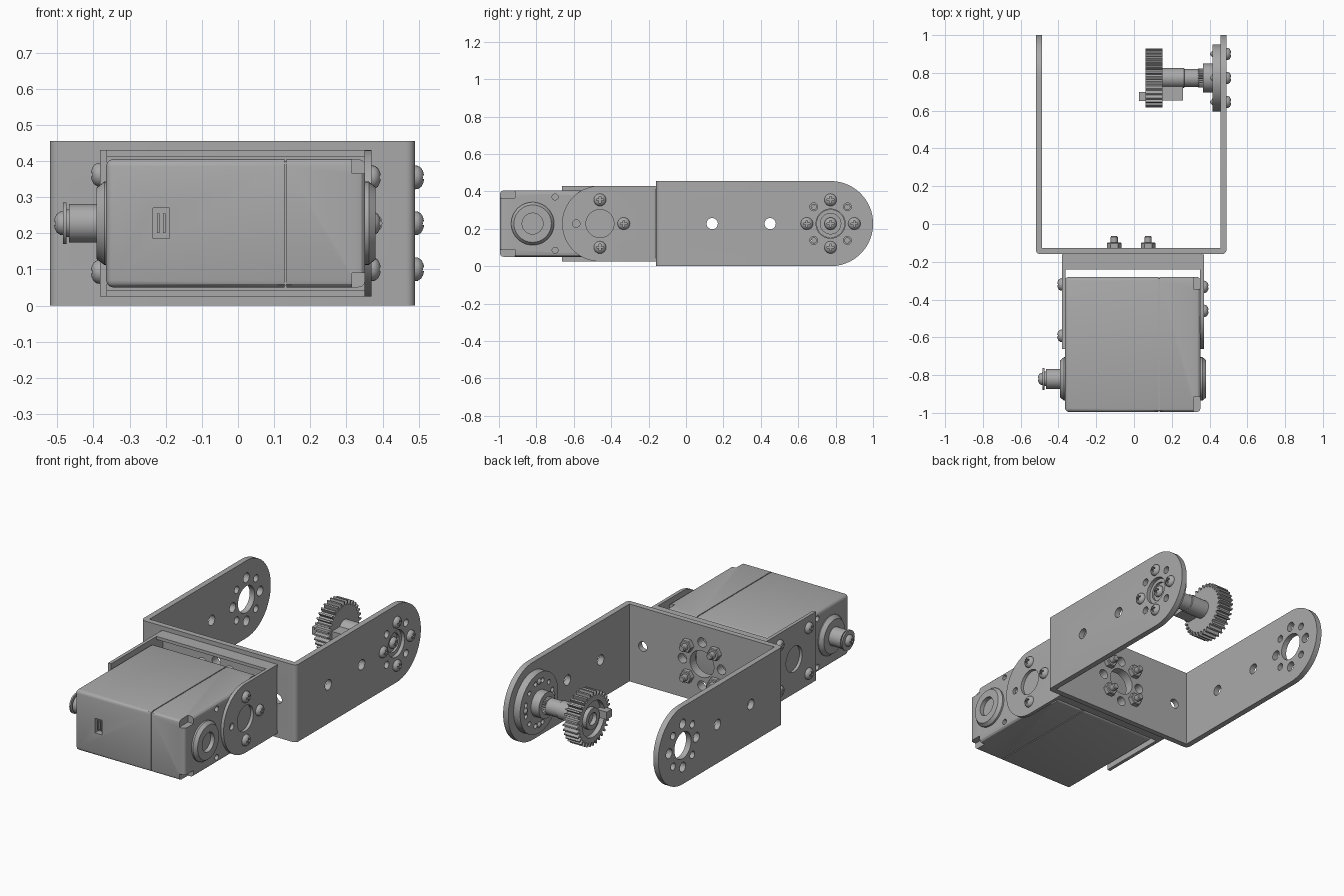
import bpy, bmesh
from math import pi, sin, cos, radians
from mathutils import Vector

if "Cube" in bpy.data.objects:
    bpy.data.objects.remove(bpy.data.objects["Cube"], do_unlink=True)

metal = bpy.data.materials.new("plain grey")
metal.use_nodes = True
GREY = (0.4, 0.4, 0.4, 1)
metal.diffuse_color = GREY
metal.node_tree.nodes["Principled BSDF"].inputs["Base Color"].default_value = GREY
parts = []


def place(axis, a, b, h):
    """Point from two in-plane coordinates and one along the axis."""
    return {"x": (h, a, b), "y": (a, h, b), "z": (a, b, h)}[axis]


def finish(name, bm):
    bmesh.ops.recalc_face_normals(bm, faces=bm.faces)
    mesh = bpy.data.meshes.new(name)
    bm.to_mesh(mesh)
    bm.free()
    mesh.materials.append(metal)
    obj = bpy.data.objects.new(name, mesh)
    bpy.context.collection.objects.link(obj)
    parts.append(obj)
    return obj


def prism(name, axis, outlines, lo, hi):
    bm = bmesh.new()
    for pts in outlines:
        low, high = [[bm.verts.new(place(axis, a, b, h)) for a, b in pts] for h in (lo, hi)]
        bm.faces.new(low)
        bm.faces.new(high)
        for i in range(len(pts)):
            j = (i + 1) % len(pts)
            bm.faces.new((low[i], low[j], high[j], high[i]))
    return finish(name, bm)


def lathe(name, axis, centre, profile, sides=40):
    """Turned solid from (position, radius) pairs."""
    bm = bmesh.new()
    rings = [[bm.verts.new(place(axis, a, b, h)) for a, b in circle(*centre, r, sides)]
             for h, r in profile]
    for low, high in zip(rings, rings[1:]):
        for i in range(sides):
            j = (i + 1) % sides
            bm.faces.new((low[i], low[j], high[j], high[i]))
    bm.faces.new(rings[0])
    bm.faces.new(rings[-1])
    return finish(name, bm)


def circle(a, b, r, sides=28):
    return [(a + r * cos(2 * pi * i / sides), b + r * sin(2 * pi * i / sides)) for i in range(sides)]


def rect(a0, a1, b0, b1):
    return [(a0, b0), (a1, b0), (a1, b1), (a0, b1)]


def ring(a, b, r, count, start=0):
    return [(a + r * cos(start + 2 * pi * i / count), b + r * sin(start + 2 * pi * i / count))
            for i in range(count)]


def apply(obj, mod):
    bpy.context.view_layer.objects.active = obj
    bpy.ops.object.modifier_apply(modifier=mod.name)


def cut(obj, cutter):
    mod = obj.modifiers.new("cut", "BOOLEAN")
    mod.operation, mod.solver, mod.object = "DIFFERENCE", "EXACT", cutter
    apply(obj, mod)
    parts.remove(cutter)
    bpy.data.objects.remove(cutter, do_unlink=True)


def channel(name, x0, x1, y0, y1, t, r, z0, z1):
    """U-shaped sheet with rounded bends, open towards y1."""
    turn = [radians(15 * i) for i in range(7)]
    if y1 < y0:
        s = -1
    else:
        s = 1
    pts = [(x0, y1)]
    pts += [(x0 + r - r * cos(a), y0 + s * (r - r * sin(a))) for a in turn]
    pts += [(x1 - r + r * sin(a), y0 + s * (r - r * cos(a))) for a in turn]
    pts += [(x1, y1), (x1 - t, y1), (x1 - t, y0 + s * t), (x0 + t, y0 + s * t), (x0 + t, y1)]
    return prism(name, "z", [pts], z0, z1)


def round_end(obj, cy, r, s, x0, x1):
    arc = [(cy + s * r * cos(a), MID + r * sin(a)) for a in [radians(-90 + 5 * i) for i in range(37)]]
    m = r + 0.1
    box = [(cy, MID + m), (cy + s * m, MID + m), (cy + s * m, MID - m), (cy, MID - m)]
    cut(obj, prism("cutter", "x", [arc + box], x0, x1))


MID = 0.2275       # height of the centre plane
HORN = 0.773       # y of the output horn
PIVOT = -0.46      # y of the small bracket hole pattern
AXLE = -0.82       # y of the motor axle
BASE_X = -0.015    # middle of the brackets


def pattern(a, b=MID):
    return ([circle(a, b, 0.078)] + [circle(*p, 0.028) for p in ring(a, b, 0.127, 4)]
            + [circle(*p, 0.021) for p in ring(a, b, 0.127, 4, pi / 4)])


# Large outer bracket
large = channel("large_bracket", -0.52, 0.49, -0.16, 1.0, 0.033, 0.025, 0, 2 * MID)
round_end(large, HORN, MID, 1, -0.6, 0.6)
cut(large, prism("cutter", "x", pattern(HORN) + [circle(y, MID, 0.03) for y in (0.14, 0.45)], -0.6, 0.6))
cut(large, prism("cutter", "y", pattern(BASE_X) + [circle(BASE_X + d, MID, 0.028) for d in (-0.385, 0.385)],
                 -0.2, -0.1))

# Small bracket: one square arm, one round arm, lips along the base
small = channel("small_bracket", -0.382, 0.37, -0.16, -0.662, 0.02, 0.01, 0.025, 0.43)
round_end(small, PIVOT, 0.2025, -1, 0.2, 0.5)
arm_holes = [circle(PIVOT, MID, 0.075)] + [circle(*p, 0.02) for p in ring(PIVOT, MID, 0.127, 4)]
cut(small, prism("cutter", "x", arm_holes, 0.2, 0.5))
cut(small, prism("cutter", "x", arm_holes[:1], -0.5, -0.2))
cut(small, prism("cutter", "y", pattern(BASE_X), -0.2, -0.1))
for label, z in (("lower", 0.025), ("upper", 0.412)):
    prism(label + "_lip", "z", [rect(-0.382, 0.37, -0.24, -0.161)], z, z + 0.018)

# Motor case with seam, corner notches, socket and mounting holes
case = prism("motor_case", "z", [rect(-0.365, 0.352, -0.995, -0.28)], 0.05, 0.405)
bevel = case.modifiers.new("bevel", "BEVEL")
bevel.width, bevel.segments, bevel.limit_method = 0.02, 3, "ANGLE"
apply(case, bevel)
core = prism("motor_core", "z", [rect(0.11, 0.15, -0.989, -0.286)], 0.056, 0.399)
cut(case, prism("cutter", "z", [rect(0.129, 0.134, -1.1, -0.2)], 0, 0.5))
notches = [rect(ya, yb, za, zb) for ya, yb in ((-1.1, -0.915), (-0.345, -0.2))
           for za, zb in ((0, 0.09), (0.365, 0.5))]
cut(case, prism("cutter", "x", notches, 0.315, 0.5))
cut(case, prism("cutter", "y", [rect(-0.235, -0.19, 0.185, 0.27)], -1.1, -0.96))
mounts = [circle(-0.70, z, 0.016) for z in (0.085, 0.37)]
cut(case, prism("cutter", "x", mounts, 0.325, 0.5))
cut(case, prism("cutter", "x", mounts, -0.5, -0.335))
for i, x in enumerate((-0.224, -0.207)):
    prism("socket_pin_%d" % i, "y", [rect(x, x + 0.007, 0.2, 0.255)], -0.985, -0.955)

# Motor bosses and output spline
boss = lathe("idler_boss", "x", (AXLE, MID), [(0.34, 0.115), (0.362, 0.115), (0.381, 0.1)])
cut(boss, prism("cutter", "x", [circle(AXLE, MID, 0.056, 40)], 0.356, 0.5))
lathe("output_boss", "x", (AXLE, MID), [(-0.35, 0.115), (-0.37, 0.115), (-0.392, 0.098)])
lathe("output_shaft", "x", (AXLE, MID), [(-0.38, 0.053), (-0.467, 0.053)])
lathe("shaft_neck", "x", (AXLE, MID), [(-0.46, 0.038), (-0.476, 0.038)])
lathe("shaft_washer", "x", (AXLE, MID), [(-0.475, 0.058), (-0.484, 0.058)])

# Domed cross-head screw, shared by every fixing
dome = [(-0.02, 0.018), (0, 0.018), (0, 0.033), (0.008, 0.032), (0.017, 0.026), (0.023, 0.015), (0.025, 0.006)]
screw = lathe("screw", "x", (0, 0), dome, 24)
w, l = 0.0045, 0.018
cross = [(-l, -w), (-w, -w), (-w, -l), (w, -l), (w, -w), (l, -w),
         (l, w), (w, w), (w, l), (-w, l), (-w, w), (-l, w)]
cut(screw, prism("cutter", "x", [cross], 0.01, 0.05))
spots = [("horn_screw", 0.49, y, z, 0) for y, z in ring(HORN, MID, 0.127, 4)]
spots += [("idler_screw", 0.37, y, z, 0) for y, z in ring(PIVOT, MID, 0.127, 4) if y > PIVOT - 0.05]
spots += [("case_screw", -0.382, y, z, pi) for y in (-0.32, -0.592) for z in (0.093, 0.362)]
spots += [("shaft_screw", -0.484, AXLE, MID, pi), ("hub_screw", 0.465, HORN, MID, 0)]
spots += [("base_bolt_head", x, -0.18, z, -pi / 2) for x, z in ring(BASE_X, MID, 0.127, 4, pi / 4)]
for name, x, y, z, turn in spots:
    fixing = bpy.data.objects.new(name, screw.data)
    fixing.location, fixing.rotation_euler = Vector((x, y, z)), (0, 0, turn)
    bpy.context.collection.objects.link(fixing)
parts.remove(screw)
bpy.data.objects.remove(screw, do_unlink=True)

# Nuts and bolt ends inside the large bracket
for i, c in enumerate(ring(BASE_X, MID, 0.127, 4, pi / 4)):
    lathe("bolt_%d" % i, "y", c, [(-0.18, 0.019), (-0.069, 0.019), (-0.064, 0.015)], 20)
    lathe("nut_%d" % i, "y", c, [(-0.128, 0.039), (-0.102, 0.039), (-0.098, 0.034)], 6)

# Horn disc, hub and shaft
horn = lathe("horn_disc", "x", (HORN, MID), [(0.415, 0.177), (0.457, 0.177)], 56)
cut(horn, prism("cutter", "x", [circle(*p, 0.014, 14) for p in ring(HORN, MID, 0.127, 12, pi / 12)], 0.4, 0.5))
for i, c in enumerate(ring(HORN, MID, 0.127, 4)):
    lathe("horn_screw_tip_%d" % i, "x", c, [(0.475, 0.018), (0.415, 0.018), (0.403, 0.005)], 16)
hub = lathe("horn_hub", "x", (HORN, MID), [(0.364, 0.076), (0.47, 0.076)])
cut(hub, prism("cutter", "x", [circle(HORN, MID, 0.055)], 0.455, 0.5))
teeth = [(HORN + r * cos(2 * pi * i / 48), MID + r * sin(2 * pi * i / 48))
         for i, r in enumerate([0.05, 0.043] * 24)]
prism("shaft_spline", "x", [teeth], 0.34, 0.37)
lathe("horn_shaft", "x", (HORN, MID), [(0.14, 0.052), (0.265, 0.052), (0.268, 0.047), (0.345, 0.047)])

# Spur gear with dished face
TEETH = 32
outline = []
for i in range(TEETH):
    for step, r in ((-0.3, 0.133), (-0.15, 0.156), (0.15, 0.156), (0.3, 0.133)):
        a = 2 * pi * (i + step) / TEETH
        outline.append((HORN + r * cos(a), MID + r * sin(a)))
gear = prism("spur_gear", "x", [outline], 0.061, 0.152)
cut(gear, prism("cutter", "x", [circle(HORN, MID, 0.105, 40)], 0, 0.09))
gear_hub = lathe("gear_hub", "x", (HORN, MID), [(0.065, 0.062), (0.1, 0.062)])
cut(gear_hub, prism("cutter", "x", [circle(HORN, MID, 0.036)], 0, 0.098))

# Stop block and pin beside the shaft
prism("stop_block", "x", [rect(0.655, 0.735, 0.2, 0.255)], 0.14, 0.26)
prism("stop_pin", "x", [rect(0.652, 0.7, 0.205, 0.25)], 0.026, 0.12)

# Smooth turned surfaces, keep machined edges crisp
bpy.ops.object.select_all(action="DESELECT")
smooth = parts + [o for o in bpy.data.objects if o.type == "MESH" and o.data.name.startswith("screw")]
for obj in smooth:
    obj.select_set(True)
bpy.context.view_layer.objects.active = smooth[0]
bpy.ops.object.shade_smooth_by_angle(angle=radians(30))
